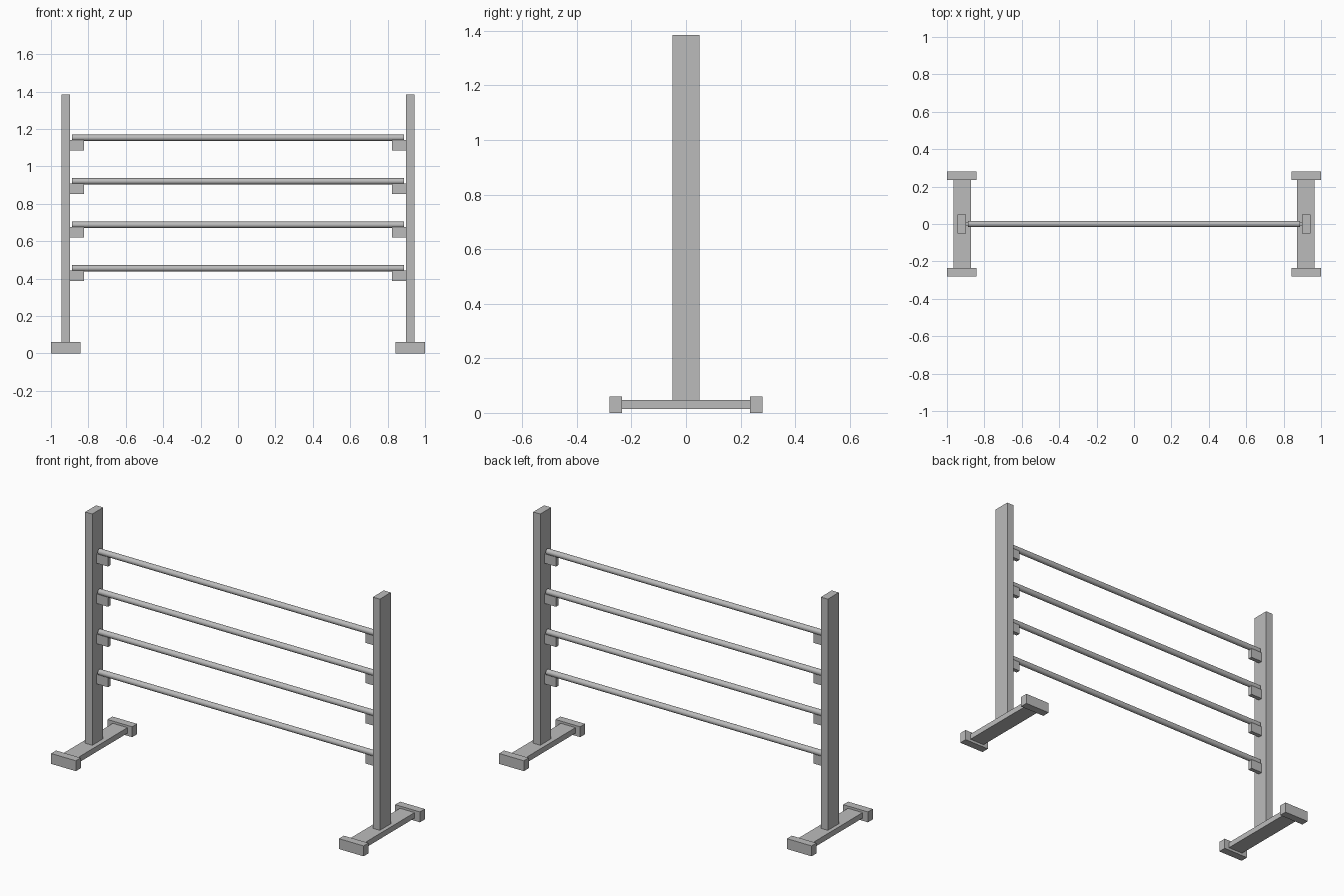
import bpy
import math

if "Cube" in bpy.data.objects:
    bpy.data.objects.remove(bpy.data.objects["Cube"], do_unlink=True)

grey = bpy.data.materials.new("plain_grey")
grey.use_nodes = True
grey.diffuse_color = (0.5, 0.5, 0.5, 1)
grey.node_tree.nodes["Principled BSDF"].inputs["Base Color"].default_value = (0.5, 0.5, 0.5, 1)


def box(name, x, y, z):
    """Box between the (low, high) limits on each axis."""
    limits = (x, y, z)
    bpy.ops.mesh.primitive_cube_add(size=1, location=[(a + b) / 2 for a, b in limits])
    ob = bpy.context.object
    ob.name = name
    ob.scale = [abs(b - a) for a, b in limits]
    bpy.ops.object.transform_apply(location=False, rotation=False, scale=True)
    ob.data.materials.append(grey)


RAIL_HEIGHTS = [0.455 + 0.2327 * i for i in range(4)]
RAIL_RADIUS = 0.0165

# Upright stands, one on each side
for side, s in (("left", 1), ("right", -1)):
    box(side + "_post", (s * 0.898, s * 0.943), (-0.05, 0.05), (0.045, 1.385))
    box(side + "_base_beam", (s * 0.872, s * 0.966), (-0.237, 0.237), (0.015, 0.047))
    for end, e in (("front", -1), ("back", 1)):
        box(f"{side}_{end}_foot", (s * 0.842, s), (e * 0.235, e * 0.28), (0, 0.06))
    # Rail supports
    for z in RAIL_HEIGHTS:
        box(side + "_rail_support", (s * 0.824, s * 0.898), (-0.012, 0.012), (z - 0.067, z - 0.012))

# Round rails
for z in RAIL_HEIGHTS:
    bpy.ops.mesh.primitive_cylinder_add(vertices=24, radius=RAIL_RADIUS, depth=1.774,
                                        location=(0, 0, z), rotation=(0, math.pi / 2, 0))
    rail = bpy.context.object
    rail.name = "rail"
    rail.data.materials.append(grey)
    bpy.ops.object.shade_smooth_by_angle(angle=math.radians(40))
